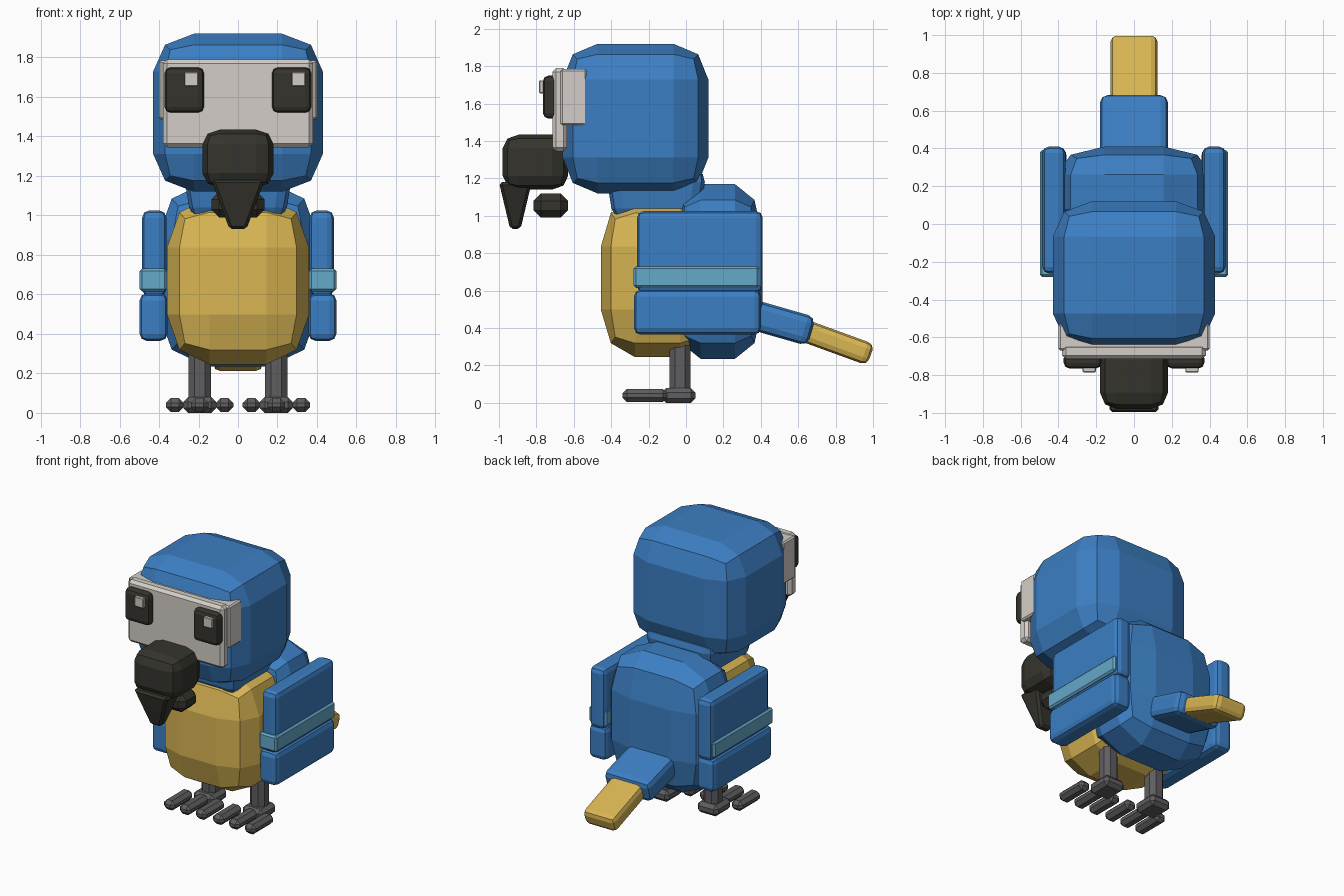
import bpy
import bmesh
from math import radians
from mathutils import Matrix, Vector

cube = bpy.data.objects.get("Cube")
if cube:
    bpy.data.objects.remove(cube, do_unlink=True)


def material(name, rgb):
    color = [((c / 255 + 0.055) / 1.055) ** 2.4 for c in rgb] + [1]
    mat = bpy.data.materials.new(name)
    mat.use_nodes = True
    mat.diffuse_color = color
    mat.node_tree.nodes["Principled BSDF"].inputs["Base Color"].default_value = color
    return mat


blue = material("blue feathers", (60, 127, 196))
yellow = material("yellow feathers", (217, 182, 83))
white = material("pale face", (212, 206, 199))
black = material("beak black", (53, 52, 45))
gray = material("leg gray", (95, 93, 96))
teal = material("wing band teal", (101, 168, 201))


def box(name, x, y, z, mat, bevel=0.03, segments=2, puff=0, tilt=0, taper=None):
    """Box from x, y, z ranges; puff bevels in proportion to each side."""
    spans = (x, y, z)
    size = Vector([b - a for a, b in spans])
    center = Vector([(a + b) / 2 for a, b in spans])
    bm = bmesh.new()
    bmesh.ops.create_cube(bm, size=1)
    scale = Matrix.Diagonal(size).to_4x4()
    if not puff:
        bm.transform(scale)
    if taper:
        for v in bm.verts:
            if v.co.z < 0:
                v.co.x *= taper
                v.co.y *= taper
    bmesh.ops.bevel(bm, geom=bm.edges[:], offset=puff / 2 if puff else bevel,
                    segments=segments, profile=0.5, affect='EDGES')
    if puff:
        bm.transform(scale)
    bm.transform(Matrix.Rotation(radians(tilt), 4, 'X'))
    mesh = bpy.data.meshes.new(name)
    bm.to_mesh(mesh)
    bm.free()
    mesh.materials.append(mat)
    obj = bpy.data.objects.new(name, mesh)
    obj.location = center
    bpy.context.collection.objects.link(obj)
    return obj


def pair(name, x, *args, **kw):
    """The same box on both sides of the body."""
    box("left_" + name, x, *args, **kw)
    box("right_" + name, (-x[1], -x[0]), *args, **kw)


# Head, neck and body
box("head", (-0.43, 0.43), (-0.66, 0.12), (1.12, 1.92), blue, puff=0.48)
box("neck", (-0.28, 0.28), (-0.43, 0.11), (0.98, 1.24), blue, bevel=0.06, taper=0.85)
box("back", (-0.41, 0.41), (-0.07, 0.41), (0.235, 1.17), blue, puff=0.62)
box("belly", (-0.36, 0.36), (-0.455, 0.15), (0.245, 1.09), yellow, puff=0.6)

# Face mask
box("face_plate", (-0.38, 0.38), (-0.715, -0.635), (1.345, 1.79), white, bevel=0.02, segments=1)
box("face_wrap", (-0.4, 0.4), (-0.67, -0.53), (1.485, 1.785), white, bevel=0.01, segments=1)

# Eyes, with the glint on the same side of each
for side, cx in (("left", 0.272), ("right", -0.272)):
    box(side + "_eye", (cx - 0.1, cx + 0.1), (-0.765, -0.68), (1.52, 1.75), black, bevel=0.03)
    box(side + "_eye_glint", (cx, cx + 0.07), (-0.785, -0.74), (1.655, 1.725), white,
        bevel=0.004, segments=1)

# Beak
box("upper_beak", (-0.18, 0.18), (-0.98, -0.63), (1.14, 1.435), black, puff=0.5)
box("beak_hook", (-0.135, 0.135), (-1.0, -0.825), (0.93, 1.18), black,
    bevel=0.015, segments=1, taper=0.32)
box("lower_beak", (-0.135, 0.135), (-0.815, -0.63), (0.99, 1.12), black, bevel=0.04, segments=1)

# Wings
pair("upper_wing", (0.363, 0.485), (-0.262, 0.41), (0.59, 1.025), blue, bevel=0.035)
pair("wing_band", (0.36, 0.498), (-0.28, 0.392), (0.615, 0.73), teal, bevel=0.012, segments=1)
pair("lower_wing", (0.357, 0.498), (-0.278, 0.4), (0.365, 0.605), blue, bevel=0.035)

# Tail
box("tail_base", (-0.18, 0.18), (0.22, 0.68), (0.365, 0.525), blue, bevel=0.04, tilt=-16)
box("tail_tip", (-0.125, 0.125), (0.602, 1.0), (0.265, 0.385), yellow, bevel=0.035, tilt=-20)

# Legs and feet
pair("leg", (0.137, 0.25), (-0.088, 0.025), (0.04, 0.42), gray, bevel=0.03, segments=1)
pair("foot_pad", (0.112, 0.276), (-0.13, 0.05), (0, 0.08), gray, bevel=0.024, segments=1)
for name, cx in (("inner_toe", 0.068), ("middle_toe", 0.194), ("outer_toe", 0.32)):
    pair(name, (cx - 0.044, cx + 0.044), (-0.34, -0.1), (0.005, 0.075), gray,
         bevel=0.024, segments=1)
